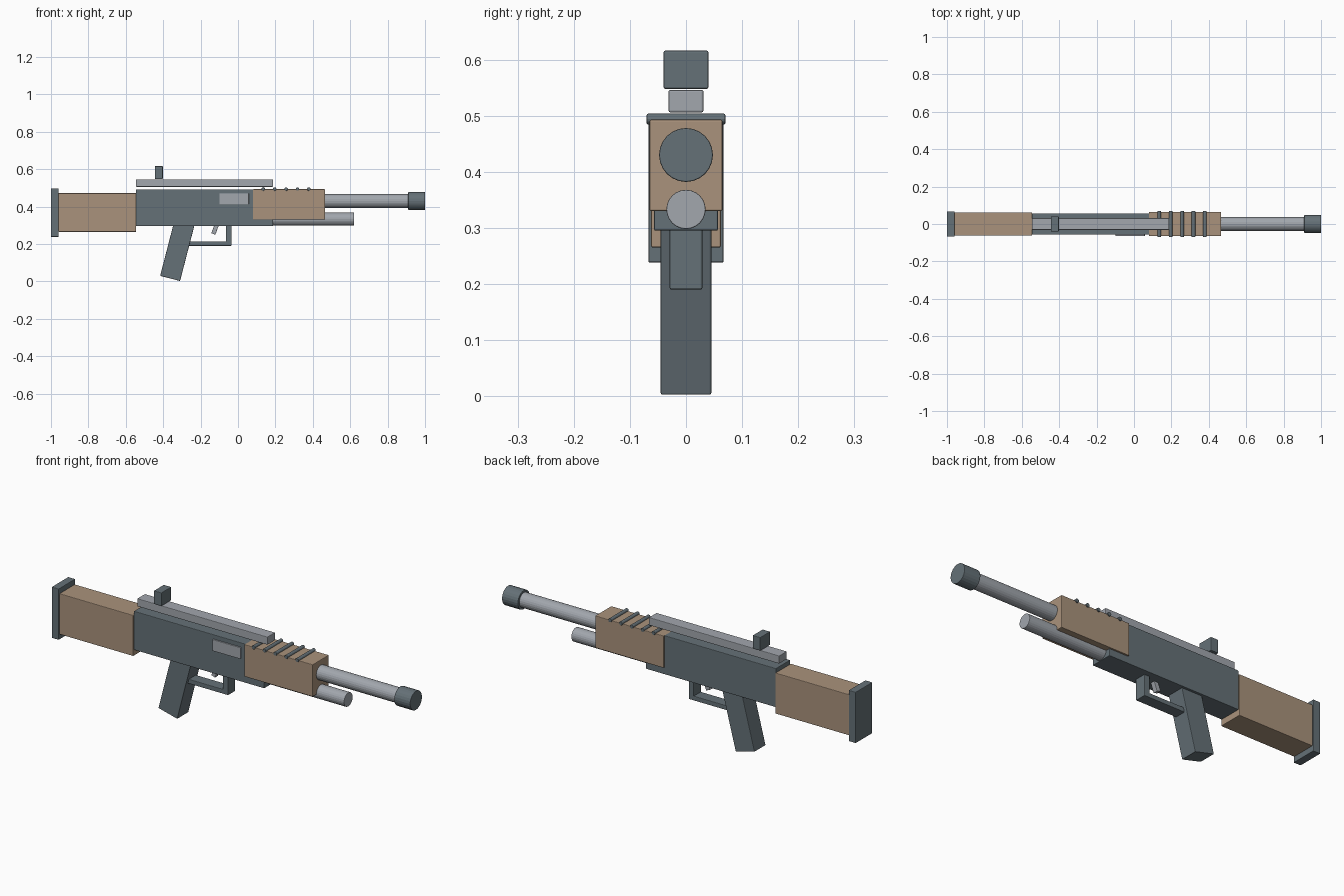
import bpy, math

if "Cube" in bpy.data.objects:
    bpy.data.objects.remove(bpy.data.objects["Cube"])


def material(name, rgb):
    m = bpy.data.materials.new(name)
    m.diffuse_color = (*rgb, 1)
    m.use_nodes = True
    m.node_tree.nodes["Principled BSDF"].inputs["Base Color"].default_value = m.diffuse_color
    return m


SLATE = material("slate_metal", (0.13, 0.165, 0.185))
STEEL = material("light_steel", (0.36, 0.385, 0.42))
TAN = material("tan_wood", (0.40, 0.29, 0.20))


def finish(ob, name, mat, bevel):
    ob.name = name
    ob.data.materials.append(mat)
    if bevel:
        mod = ob.modifiers.new("edge", 'BEVEL')
        mod.width = bevel
        mod.segments = 2
        mod.limit_method = 'ANGLE'
    return ob


def box(name, mat, x, y, z, bevel=0.003, tilt=0):
    """Box from (min, max) ranges, tilted about its centre on the y axis."""
    bpy.ops.mesh.primitive_cube_add(size=1, location=[sum(r) / 2 for r in (x, y, z)])
    ob = bpy.context.object
    ob.scale = [r[1] - r[0] for r in (x, y, z)]
    bpy.ops.object.transform_apply(location=False, rotation=False, scale=True)
    ob.rotation_euler.y = tilt
    return finish(ob, name, mat, bevel)


def rod(name, mat, start, end, radius, sides=24, bevel=0):
    """Cylinder between two points lying along x or y."""
    along_x = start[0] != end[0]
    length = abs(end[0] - start[0]) + abs(end[1] - start[1])
    rot = (0, math.pi / 2, 0) if along_x else (math.pi / 2, 0, 0)
    bpy.ops.mesh.primitive_cylinder_add(
        vertices=sides, radius=radius, depth=length, rotation=rot,
        location=[(a + b) / 2 for a, b in zip(start, end)])
    return finish(bpy.context.object, name, mat, bevel)


# Stock
box("butt_plate", SLATE, (-1.0, -0.96), (-0.067, 0.067), (0.238, 0.497))
box("stock", TAN, (-0.96, -0.545), (-0.062, 0.062), (0.265, 0.472))

# Body
box("receiver", SLATE, (-0.545, 0.187), (-0.057, 0.057), (0.295, 0.492))
box("side_port", STEEL, (-0.10, 0.058), (-0.064, -0.05), (0.412, 0.470), 0.002)
box("top_rail", STEEL, (-0.545, 0.187), (-0.031, 0.031), (0.506, 0.546))
box("rear_sight", SLATE, (-0.445, -0.402), (-0.04, 0.04), (0.548, 0.616))

# Handguard with cross ribs
box("handguard", TAN, (0.08, 0.465), (-0.065, 0.065), (0.330, 0.493))
for i in range(5):
    x = 0.135 + i * 0.061
    rod(f"handguard_rib_{i + 1}", SLATE, (x, -0.07, 0.494), (x, 0.07, 0.494), 0.0095, 12, 0.002)

# Barrel, muzzle and lower tube
rod("barrel", STEEL, (0.40, 0, 0.43), (0.92, 0, 0.43), 0.037)
rod("muzzle", SLATE, (0.91, 0, 0.43), (1.0, 0, 0.43), 0.048, 24, 0.002)
rod("lower_tube", STEEL, (0.15, 0, 0.333), (0.62, 0, 0.333), 0.035, 24, 0.002)

# Grip, trigger and guard
box("grip", SLATE, (-0.378, -0.268), (-0.045, 0.045), (0.011, 0.331), tilt=math.radians(14.5))
box("guard_bar", SLATE, (-0.28, -0.035), (-0.029, 0.029), (0.190, 0.213))
box("guard_post", SLATE, (-0.064, -0.035), (-0.029, 0.029), (0.190, 0.305))
box("trigger", STEEL, (-0.133, -0.110), (-0.012, 0.012), (0.252, 0.312), 0.002,
    tilt=math.radians(20))
